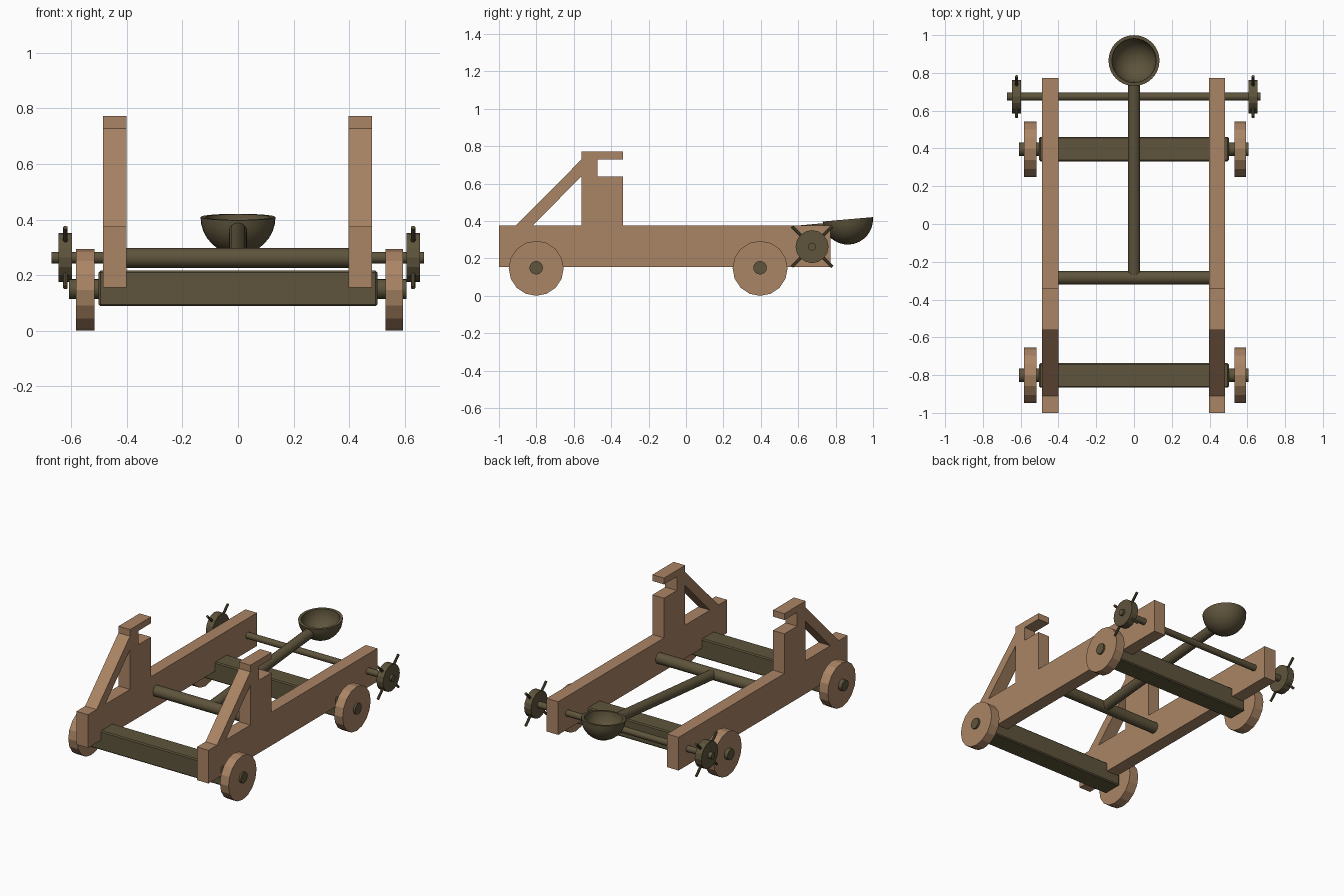
import bpy, bmesh, math
from mathutils import Matrix, Vector

if "Cube" in bpy.data.objects:
    bpy.data.objects.remove(bpy.data.objects["Cube"])


def material(name, rgb):
    m = bpy.data.materials.new(name)
    m.diffuse_color = (*rgb, 1)
    m.use_nodes = True
    m.node_tree.nodes["Principled BSDF"].inputs["Base Color"].default_value = m.diffuse_color
    return m


TAN = material("tan wood", (0.40, 0.232, 0.128))
DARK = material("dark wood", (0.112, 0.089, 0.045))


def finish(bm, name, mat, smooth=False):
    bmesh.ops.recalc_face_normals(bm, faces=bm.faces[:])
    me = bpy.data.meshes.new(name)
    bm.to_mesh(me)
    bm.free()
    me.materials.append(mat)
    ob = bpy.data.objects.new(name, me)
    bpy.context.collection.objects.link(ob)
    if smooth:
        bpy.ops.object.select_all(action='DESELECT')
        ob.select_set(True)
        bpy.context.view_layer.objects.active = ob
        bpy.ops.object.shade_smooth_by_angle(angle=math.radians(35))
    return ob


def rod(name, a, b, r, mat, sides=16, smooth=False):
    """Cylinder between two points."""
    a, b = Vector(a), Vector(b)
    d = b - a
    rot = d.to_track_quat('Z', 'Y').to_matrix().to_4x4()
    bm = bmesh.new()
    bmesh.ops.create_cone(bm, cap_ends=True, segments=sides, radius1=r, radius2=r,
                          depth=d.length, matrix=Matrix.Translation((a + b) / 2) @ rot)
    return finish(bm, name, mat, smooth)


def side_frame(name, x0, x1):
    """Rail, notched upright and brace as one plate with a triangular hole."""
    outline = [(-1, .155), (.772, .155), (.772, .375), (-.338, .375), (-.338, .638),
               (-.472, .638), (-.472, .73), (-.338, .73), (-.338, .772), (-.56, .772),
               (-.56, .728), (-.91, .375), (-1, .375)]
    hole = [(-.82, .375), (-.56, .375), (-.56, .638)]
    bm = bmesh.new()
    edges = []
    for loop in (outline, hole):
        vs = [bm.verts.new((x0, y, z)) for y, z in loop]
        edges += [bm.edges.new((vs[i - 1], vs[i])) for i in range(len(vs))]
    bmesh.ops.triangle_fill(bm, edges=edges, use_beauty=True)
    ext = bmesh.ops.extrude_face_region(bm, geom=bm.faces[:], use_keep_orig=True)
    moved = [g for g in ext['geom'] if isinstance(g, bmesh.types.BMVert)]
    bmesh.ops.translate(bm, verts=moved, vec=(x1 - x0, 0, 0))
    finish(bm, name, TAN)


side_frame("left_side_frame", -.486, -.401)
side_frame("right_side_frame", .398, .483)

# Cross beams, axles and wheels
for end, y in (("front", -.801), ("rear", .396)):
    bm = bmesh.new()
    bmesh.ops.create_cube(bm, size=1, matrix=Matrix.Translation((0, y, .152))
                          @ Matrix.Diagonal((1.004, .13, .128, 1)))
    bmesh.ops.bevel(bm, geom=bm.edges[:], offset=.007, segments=1, affect='EDGES')
    finish(bm, end + "_cross_beam", DARK)
    rod(end + "_axle", (-.608, y, .15), (.606, y, .15), .036, DARK, 16, True)
    for side, x0, x1 in (("left", -.583, -.517), ("right", .531, .594)):
        rod(f"{end}_{side}_wheel", (x0, y, .147), (x1, y, .147), .147, TAN, 16)

# Winch shaft with a spoked hand wheel at each end
WY, WZ = .674, .263
rod("winch_shaft", (-.672, WY, WZ), (.67, WY, WZ), .021, DARK, 16, True)
for side, x in (("left", -.6215), ("right", .6305)):
    rod(side + "_winch_wheel", (x - .0245, WY, WZ), (x + .0245, WY, WZ), .088, DARK, 16)
    for i, s in enumerate((1, -1)):
        o = .108
        rod(f"{side}_winch_spoke_{i + 1}", (x, WY - o, WZ - s * o),
            (x, WY + o, WZ + s * o), .0085, DARK, 10, True)

# Pivot roller and throwing arm
rod("pivot_roller", (-.41, -.285, .262), (.41, -.285, .262), .036, DARK, 16, True)
rod("throwing_arm", (0, -.285, .262), (0, .755, .357), .033, DARK, 16, True)

# Hollow bowl, spun from a double arc and tilted with the arm
bm = bmesh.new()
R, r, n = .135, .117, 8
prof = [(R * math.sin(a), -R * math.cos(a)) for a in
        (i * math.pi / 2 / n for i in range(n + 1))]
prof += [(r * math.cos(a), -r * math.sin(a)) for a in
         (i * math.pi / 2 / n for i in range(n + 1))]
vs = [bm.verts.new((x, 0, z)) for x, z in prof]
es = [bm.edges.new(p) for p in zip(vs, vs[1:])]
bmesh.ops.spin(bm, geom=vs + es, cent=(0, 0, 0), axis=(0, 0, 1),
               angle=2 * math.pi, steps=32)
bmesh.ops.remove_doubles(bm, verts=bm.verts[:], dist=1e-4)
bmesh.ops.transform(bm, verts=bm.verts[:], matrix=Matrix.Translation((0, .865, .409))
                    @ Matrix.Rotation(math.radians(5), 4, 'X'))
finish(bm, "bowl", DARK, True)
